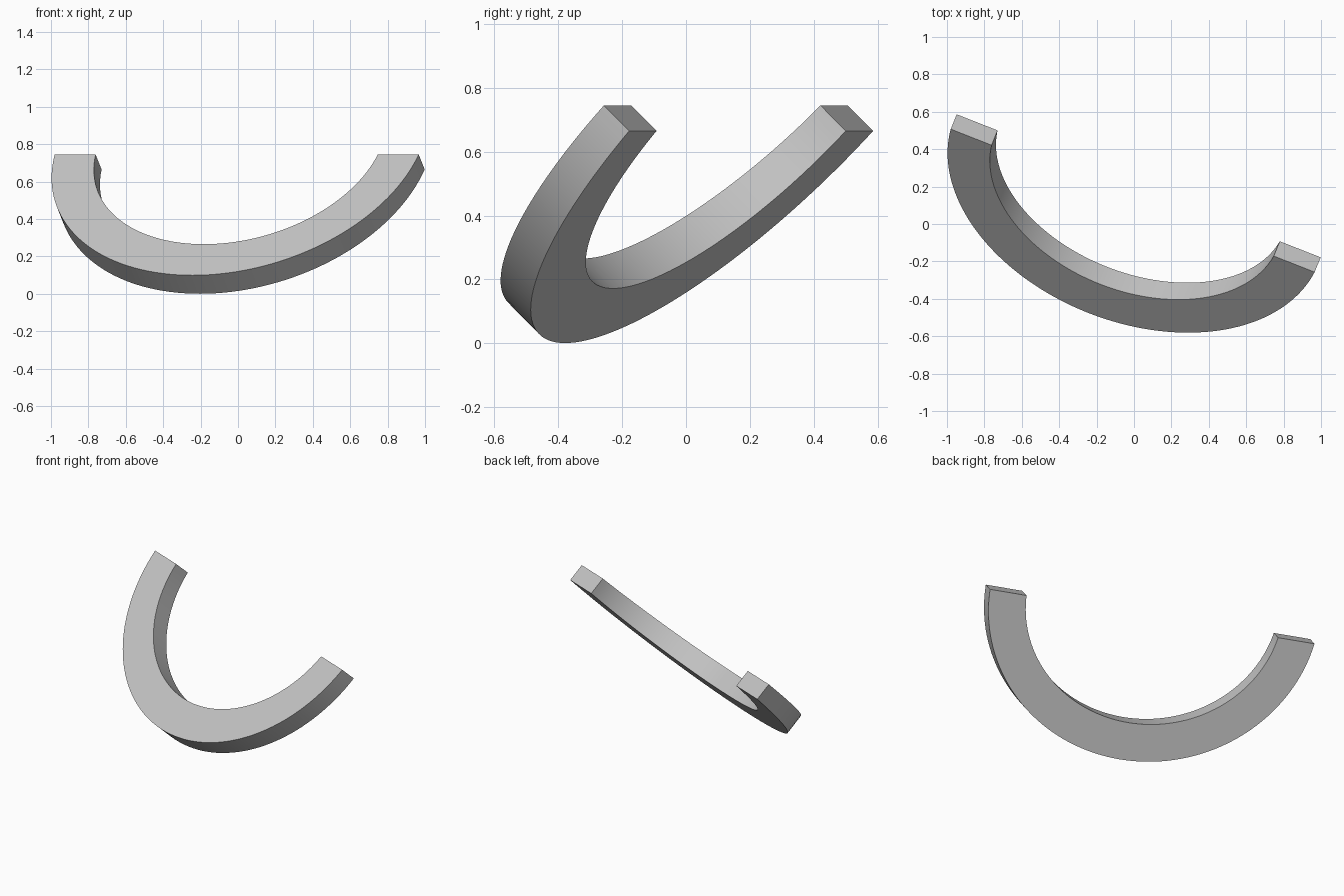
import bpy
import bmesh
import math
from mathutils import Vector

cube = bpy.data.objects.get("Cube")
if cube:
    bpy.data.objects.remove(cube, do_unlink=True)

SEGMENTS = 72
RISE = 0.07                    # arc centre lies this far above the end caps
HEADING = math.radians(21.45)  # turn of the half ring about z
ACROSS = Vector((math.cos(HEADING), -math.sin(HEADING), 0))
FORWARD = Vector((-math.sin(HEADING), -math.cos(HEADING), 0))

# Flat colour
grey = bpy.data.materials.new("plain grey")
grey.use_nodes = True
colour = (0.55, 0.55, 0.55, 1)
grey.diffuse_color = colour
grey.node_tree.nodes["Principled BSDF"].inputs["Base Color"].default_value = colour


def arc(bm, centre, slope, wide, deep):
    """Vertices of one edge curve on a plane sloping down towards the front."""
    down = FORWARD * math.cos(slope) - Vector((0, 0, math.sin(slope)))
    start = math.asin(RISE / deep)
    verts = []
    for i in range(SEGMENTS + 1):
        t = start + (math.pi - 2 * start) * i / SEGMENTS
        offset = ACROSS * wide * math.cos(t) + down * (deep * math.sin(t) - RISE)
        verts.append(bm.verts.new(centre + offset))
    return verts


# Half ring, slightly thicker at the bend than at its ends
bm = bmesh.new()
lower_centre = Vector((0.025, 0.204, 0.665))
upper_centre = Vector((-0.007, 0.125, 0.745))
lower_slope, upper_slope = math.radians(46.7), math.radians(45)
outer, inner = (1.048, 0.983), (0.814, 0.748)
edges = [
    arc(bm, lower_centre, lower_slope, *outer),
    arc(bm, upper_centre, upper_slope, *outer),
    arc(bm, upper_centre, upper_slope, *inner),
    arc(bm, lower_centre, lower_slope, *inner),
]
for k in range(4):
    a, b = edges[k], edges[(k + 1) % 4]
    for i in range(SEGMENTS):
        bm.faces.new((a[i], a[i + 1], b[i + 1], b[i]))
for end in (0, SEGMENTS):
    bm.faces.new([edge[end] for edge in edges])
bmesh.ops.recalc_face_normals(bm, faces=bm.faces)

mesh = bpy.data.meshes.new("half_ring")
bm.to_mesh(mesh)
bm.free()
mesh.materials.append(grey)
ring = bpy.data.objects.new("half_ring", mesh)
bpy.context.collection.objects.link(ring)

# Smooth curved sides with crisp edges
bpy.ops.object.select_all(action="DESELECT")
ring.select_set(True)
bpy.context.view_layer.objects.active = ring
bpy.ops.object.shade_smooth_by_angle(angle=math.radians(30))
